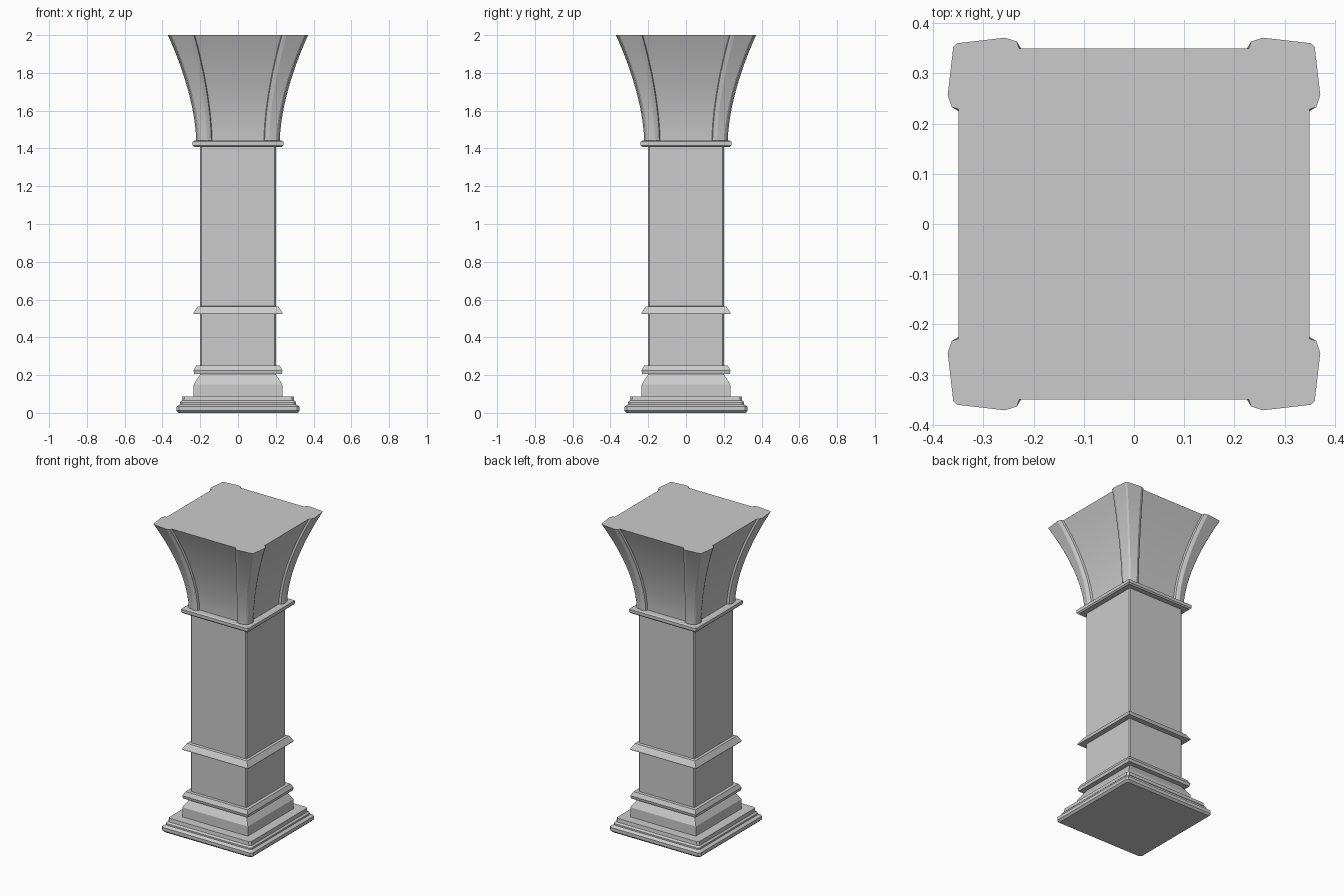
import bpy, bmesh

if "Cube" in bpy.data.objects:
    bpy.data.objects.remove(bpy.data.objects["Cube"])


def loft(name, rings, smooth=True):
    """Skin a closed solid through rings of 3D points."""
    bm = bmesh.new()
    loops = [[bm.verts.new(p) for p in ring] for ring in rings]
    n = len(loops[0])
    for a, b in zip(loops, loops[1:]):
        for i in range(n):
            j = (i + 1) % n
            bm.faces.new((a[i], a[j], b[j], b[i]))
    bm.faces.new(loops[0][::-1])
    bm.faces.new(loops[-1])
    bmesh.ops.recalc_face_normals(bm, faces=bm.faces)
    mesh = bpy.data.meshes.new(name)
    bm.to_mesh(mesh)
    bm.free()
    ob = bpy.data.objects.new(name, mesh)
    bpy.context.collection.objects.link(ob)
    if smooth:
        bpy.ops.object.select_all(action='DESELECT')
        ob.select_set(True)
        bpy.context.view_layer.objects.active = ob
        bpy.ops.object.shade_smooth_by_angle(angle=0.35)
    return ob


def square(h, z, c):
    """Square ring of half width h with corners chamfered by c."""
    d = h - c
    if c == 0:
        return [(h, -h, z), (h, h, z), (-h, h, z), (-h, -h, z)]
    return [(h, -d, z), (h, d, z), (d, h, z), (-d, h, z),
            (-h, d, z), (-h, -d, z), (-d, -h, z), (d, -h, z)]


def square_part(name, profile, c=0.0):
    return loft(name, [square(h, z, c) for h, z in profile], smooth=len(profile) > 8)


# Base, plinth, shaft and collars
square_part("base", [(.313, 0), (.325, .012), (.325, .033), (.308, .045),
                     (.308, .055), (.298, .065), (.295, .088)], .012)
square_part("plinth", [(.235, .08), (.235, .15), (.2, .205)])
square_part("shaft", [(.2, .19), (.2, 1.43)], .006)
square_part("lower_collar", [(.232, .207), (.235, .225), (.222, .25)])
square_part("middle_collar", [(.235, .523), (.235, .53), (.215, .562), (.2, .565)])
square_part("neck_ring", [(.232, 1.408), (.24, 1.416), (.24, 1.436), (.232, 1.441)])

# Flared capital
STEPS = 12
samples = [(k / STEPS, (k / STEPS) ** 1.7) for k in range(STEPS + 1)]
square_part("capital_core", [(.197 + .153 * f, 1.435 + .565 * t) for t, f in samples])


# Corner rib following the flare, mirrored to all four corners
def rib_ring(t, f):
    z = 1.435 + .565 * t
    k = .192 + .153 * f      # hidden inner corner
    i = .135 + .092 * f      # inner end
    o = .221 + .150 * f      # outer face at its end
    c = .209 + .149 * f      # corner, pulled slightly in
    s = k + .018
    return [(k, k, z), (i, k, z), (i + .006, s, z), (i + .02, o - .003, z),
            (i + .03, o, z), (c - .006, c + .002, z), (c + .002, c - .006, z),
            (o, i + .03, z), (o - .003, i + .02, z), (s, i + .006, z), (k, i, z)]


rib = loft("capital_ribs", [rib_ring(t, f) for t, f in samples])
mirror = rib.modifiers.new("mirror", 'MIRROR')
mirror.use_axis = (True, True, False)
mirror.use_mirror_merge = False
